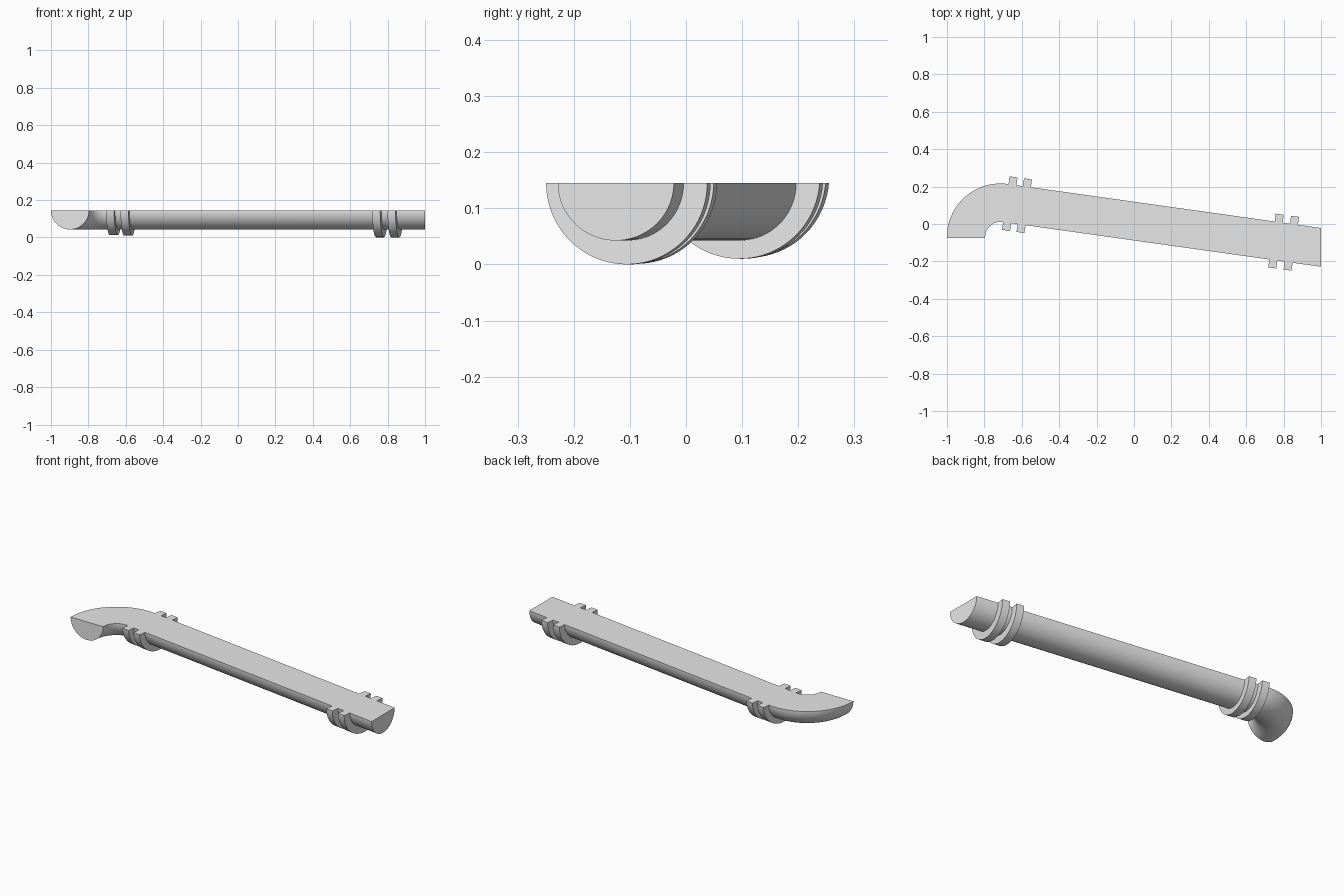
import bpy, bmesh, math
from mathutils import Vector

cube = bpy.data.objects.get("Cube")
if cube:
    bpy.data.objects.remove(cube, do_unlink=True)

TOP = 0.145        # height of the flat cut face
PIPE_R = 0.1025
TILT = math.radians(8)
UP = Vector((0, 0, 1))

grey = bpy.data.materials.new("plain_grey")
grey.use_nodes = True
grey.diffuse_color = (0.8, 0.8, 0.8, 1)
grey.node_tree.nodes["Principled BSDF"].inputs["Base Color"].default_value = (0.8, 0.8, 0.8, 1)


def half_arc(radius, lift=0.0, steps=40):
    """Lower arc of a circle raised by lift, cut at the flat top."""
    start = math.asin(lift / radius)
    span = math.pi - 2 * start
    angles = [start + span * i / steps for i in range(steps + 1)]
    return [(radius * math.cos(a), lift - radius * math.sin(a)) for a in angles]


def loft(name, profile, stations):
    """Sweep a closed profile through (centre, side vector) stations."""
    bm = bmesh.new()
    loops = [[bm.verts.new(c + side * u + UP * v) for u, v in profile]
             for c, side in stations]
    n = len(profile)
    for a, b in zip(loops, loops[1:]):
        for i in range(n):
            j = (i + 1) % n
            bm.faces.new((a[i], a[j], b[j], b[i]))
    bm.faces.new(loops[0])
    bm.faces.new(loops[-1][::-1])
    bmesh.ops.recalc_face_normals(bm, faces=bm.faces)
    mesh = bpy.data.meshes.new(name)
    bm.to_mesh(mesh)
    bm.free()
    mesh.materials.append(grey)
    obj = bpy.data.objects.new(name, mesh)
    bpy.context.collection.objects.link(obj)
    bpy.ops.object.select_all(action="DESELECT")
    obj.select_set(True)
    bpy.context.view_layer.objects.active = obj
    bpy.ops.object.shade_smooth_by_angle(angle=math.radians(30))
    return obj


# Half pipe: elbow, then a long straight run trimmed square to x
bend_centre = Vector((-0.714, -0.07, TOP))
BEND_R = 0.184
stations = [(Vector((-0.898, -0.074, TOP)), Vector((-1, 0, 0)))]
BEND_STEPS = 28
for i in range(BEND_STEPS + 1):
    a = math.pi + (math.pi / 2 - TILT - math.pi) * i / BEND_STEPS
    radial = Vector((math.cos(a), math.sin(a), 0))
    stations.append((bend_centre + radial * BEND_R, radial))
run_start = stations[-1][0]


def on_run(x):
    return Vector((x, run_start.y - math.tan(TILT) * (x - run_start.x), TOP))


stations.append((on_run(1.0), Vector((0, 1 / math.cos(TILT), 0))))
loft("half_pipe", half_arc(PIPE_R), stations)

# Two pairs of half-ring collars around the straight run
along = Vector((math.cos(TILT), -math.sin(TILT), 0))
across = Vector((math.sin(TILT), math.cos(TILT), 0))
collars = [("rear_outer_collar", -0.664, 0.012), ("rear_inner_collar", -0.587, 0.01),
           ("front_inner_collar", 0.759, 0.001), ("front_outer_collar", 0.841, 0.0)]
for name, x, lift in collars:
    profile = half_arc(0.145, lift) + half_arc(PIPE_R - 0.001)[::-1]
    loft(name, profile, [(on_run(x) + along * s * 0.0215, across) for s in (-1, 1)])
